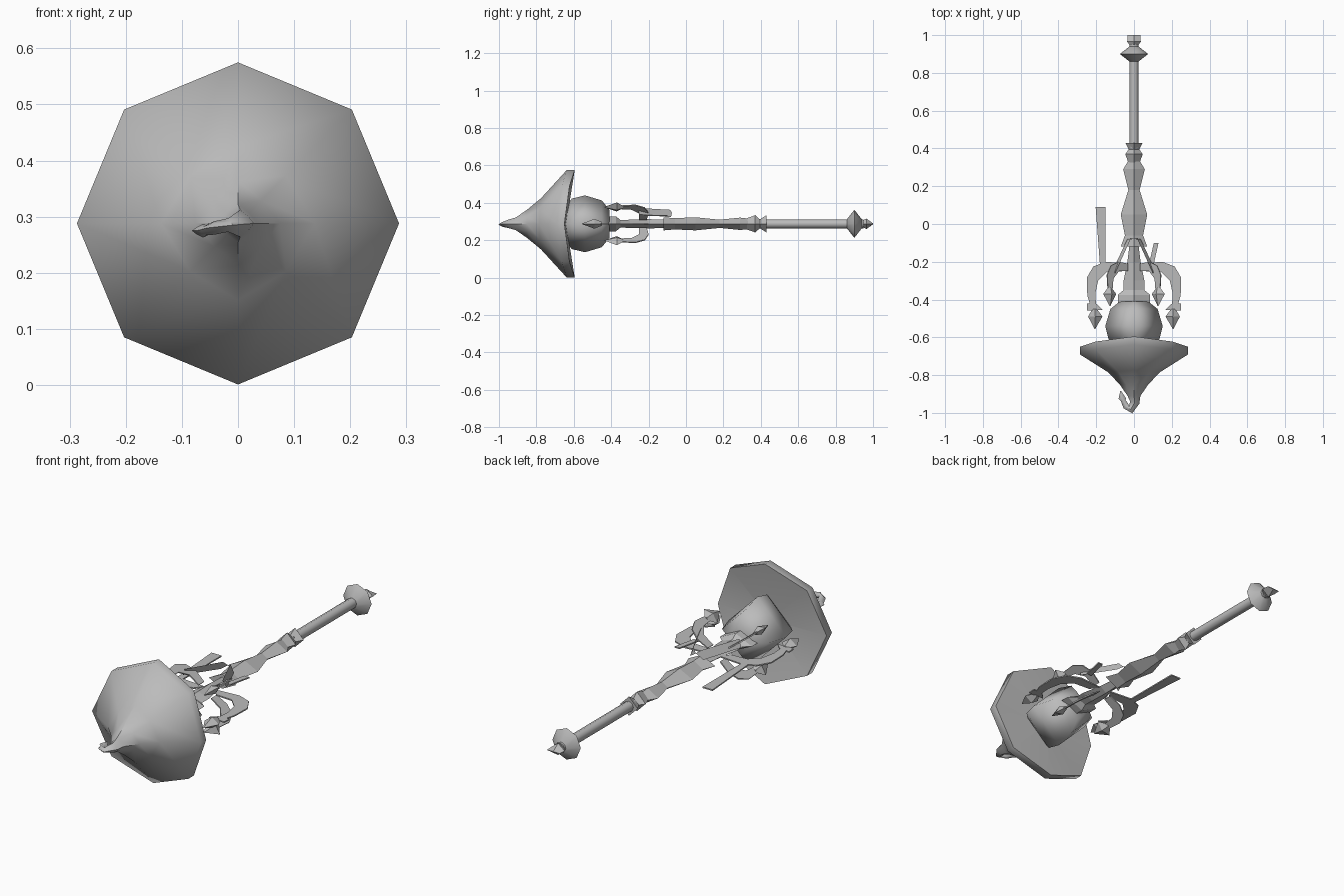
import bpy, bmesh
from math import sin, cos, pi, radians
from mathutils import Vector, Matrix

if "Cube" in bpy.data.objects:
    bpy.data.objects.remove(bpy.data.objects["Cube"])

AXIS = 0.288  # height of the staff's long axis

grey = bpy.data.materials.new("plain grey")
grey.use_nodes = True
grey.diffuse_color = (0.5, 0.5, 0.5, 1)
grey.node_tree.nodes["Principled BSDF"].inputs["Base Color"].default_value = (0.5, 0.5, 0.5, 1)


def finish(name, bm, smooth=None):
    bmesh.ops.recalc_face_normals(bm, faces=bm.faces)
    mesh = bpy.data.meshes.new(name)
    bm.to_mesh(mesh)
    bm.free()
    mesh.materials.append(grey)
    obj = bpy.data.objects.new(name, mesh)
    bpy.context.collection.objects.link(obj)
    if smooth:
        bpy.ops.object.select_all(action='DESELECT')
        obj.select_set(True)
        bpy.context.view_layer.objects.active = obj
        bpy.ops.object.shade_smooth_by_angle(angle=radians(smooth))
    return obj


def skin(bm, rings):
    """Join neighbouring rings with quads and cap both ends."""
    rings = [[bm.verts.new(p) for p in ring] for ring in rings]
    n = len(rings[0])
    for a, b in zip(rings, rings[1:]):
        for i in range(n):
            j = (i + 1) % n
            bm.faces.new((a[i], a[j], b[j], b[i]))
    bm.faces.new(rings[0])
    bm.faces.new(rings[-1])


def loft(name, sections, n=4, smooth=None):
    """Sections along y: (y, half width, half height)."""
    bm = bmesh.new()
    skin(bm, [[(rx * cos(2 * pi * i / n), y, AXIS + rz * sin(2 * pi * i / n))
               for i in range(n)] for y, rx, rz in sections])
    return finish(name, bm, smooth)


def plate(bm, pts, matrix, t=0.003):
    """Thin flat ribbon from an outline in the arm's own plane."""
    skin(bm, [[matrix @ Vector((x, y, z)) for x, y in pts] for z in (-t, t)])


def spike(bm, pts, matrix):
    """Faceted arrow head: (x, y, half width, half height)."""
    skin(bm, [[matrix @ Vector((x + dx * w, y, dz * h))
               for dx, dz in ((1, 0), (0, 1), (-1, 0), (0, -1))] for x, y, w, h in pts])


# Hat: eight-sided cone with a saddle-shaped brim, pinched to four ridges near the top
def hat_ring(r, y, bend, pinch):
    pts = []
    for i in range(8):
        a = i * pi / 4
        k = r * (pinch if i % 2 else 1)
        pts.append((k * cos(a), y + bend * sin(a) ** 2, AXIS + k * sin(a)))
    return pts


# Curled tip: (x, y, z offset, turn, half width, half height)
def tip_ring(x, y, z, turn, w, h):
    t = radians(turn)
    pts = []
    for i in range(8):
        a = i * pi / 4
        k = 0.8 if i % 2 else 1
        pts.append((x + k * w * cos(a) * cos(t), y + k * w * cos(a) * sin(t),
                    AXIS + z + k * h * sin(a)))
    return pts


bm = bmesh.new()
skin(bm, [hat_ring(*s) for s in (
    (0.005, -0.64, 0, 1), (0.275, -0.65, 0.053, 1), (0.287, -0.65, 0.055, 1),
    (0.287, -0.69, 0.052, 1), (0.137, -0.785, 0.01, 0.88), (0.075, -0.85, 0, 0.78))]
    + [tip_ring(*s) for s in (
        (0, -0.91, 0, 0, 0.034, 0.034), (0.004, -0.945, 0, -15, 0.025, 0.024),
        (-0.018, -0.983, -0.003, -65, 0.021, 0.012), (-0.042, -0.965, -0.008, -140, 0.017, 0.012),
        (-0.057, -0.935, -0.012, -170, 0.013, 0.009), (-0.062, -0.925, -0.013, -175, 0.02, 0.012),
        (-0.07, -0.885, -0.015, -180, 0.003, 0.002))])
finish("hat", bm, 60)

# Four-sided rounded head under the hat
loft("head", [(-0.66, 0.08, 0.08), (-0.61, 0.135, 0.135), (-0.54, 0.152, 0.152),
              (-0.45, 0.125, 0.125), (-0.41, 0.075, 0.075)], 4, 95)

# Collar and carved grip
loft("collar", [(-0.44, 0.085, 0.04), (-0.375, 0.085, 0.04), (-0.35, 0.055, 0.02),
                (-0.3, 0.055, 0.022), (-0.2, 0.035, 0.025), (-0.08, 0.02, 0.02)])
loft("grip", [(-0.12, 0.07, 0.035), (-0.06, 0.048, 0.03), (0.05, 0.07, 0.035),
              (0.18, 0.03, 0.022), (0.29, 0.057, 0.033), (0.335, 0.03, 0.028)])
loft("grip_ring", [(0.325, 0.03, 0.03), (0.37, 0.046, 0.046), (0.395, 0.028, 0.024),
                   (0.43, 0.046, 0.046)])

# Rod, disc-like knob and pointed end
loft("rod", [(0.4, 0.024, 0.024), (0.95, 0.024, 0.024)], 8, 50)
loft("knob", [(0.86, 0.024, 0.024), (0.9, 0.075, 0.075), (0.94, 0.024, 0.024)], 8, 60)
loft("end_wedge", [(0.94, 0.018, 0.015), (0.965, 0.036, 0.028), (1.0, 0.034, 0.002)])

# Curled arms: two wide ones level, four small ones slanted
ARM = ((0.03, -0.21), (0.15, -0.2), (0.215, -0.225), (0.25, -0.285), (0.247, -0.38), (0.225, -0.45),
       (0.2, -0.44), (0.205, -0.37), (0.19, -0.3), (0.145, -0.255), (0.06, -0.25))
SMALL = ((0.04, -0.21), (0.1, -0.2), (0.15, -0.22), (0.175, -0.27), (0.17, -0.34),
         (0.14, -0.345), (0.135, -0.29), (0.1, -0.25), (0.04, -0.25))
centre = Matrix.Translation((0, 0, AXIS))
for side, word in ((1, "left"), (-1, "right")):
    flip = centre @ Matrix.Diagonal((side, 1, 1, 1))
    bm = bmesh.new()
    plate(bm, ARM, flip)
    plate(bm, ((0.25, -0.42), (0.248, -0.458), (0.165, -0.455), (0.195, -0.425)), flip)
    spike(bm, ((0.208, -0.45, 0.012, 0.01), (0.205, -0.49, 0.038, 0.026),
               (0.207, -0.555, 0.002, 0.002)), flip)
    finish(word + "_arm", bm)

    for tilt, level in ((35, "upper"), (-35, "lower")):
        bm = bmesh.new()
        turned = flip @ Matrix.Rotation(radians(-tilt), 4, 'Y')
        plate(bm, SMALL, turned)
        spike(bm, ((0.157, -0.335, 0.01, 0.008), (0.157, -0.37, 0.042, 0.02),
                   (0.155, -0.435, 0.002, 0.002)), turned)
        finish(level + "_" + word + "_claw", bm)

    # Steep band draped from the grip to the claw
    bm = bmesh.new()
    lines = ((0, -0.075, 0.06), (0.02, -0.085, 0.075), (0.1, -0.26, 0.085), (0.115, -0.25, 0.05),
             (0.035, -0.08, 0.035))
    bm.faces.new([bm.verts.new(flip @ Vector(p)) for p in lines])
    finish(word + "_band", bm)

# Trailing ribbons, long on one side and short on the other
bm = bmesh.new()
plate(bm, ((-0.18, -0.22), (-0.15, -0.215), (-0.15, 0.09), (-0.203, 0.09)), centre)
finish("long_ribbon", bm)
bm = bmesh.new()
plate(bm, ((0.08, -0.21), (0.105, -0.21), (0.13, -0.1), (0.105, -0.1)),
      centre @ Matrix.Translation((0, 0, 0.045)))
finish("short_ribbon", bm)
